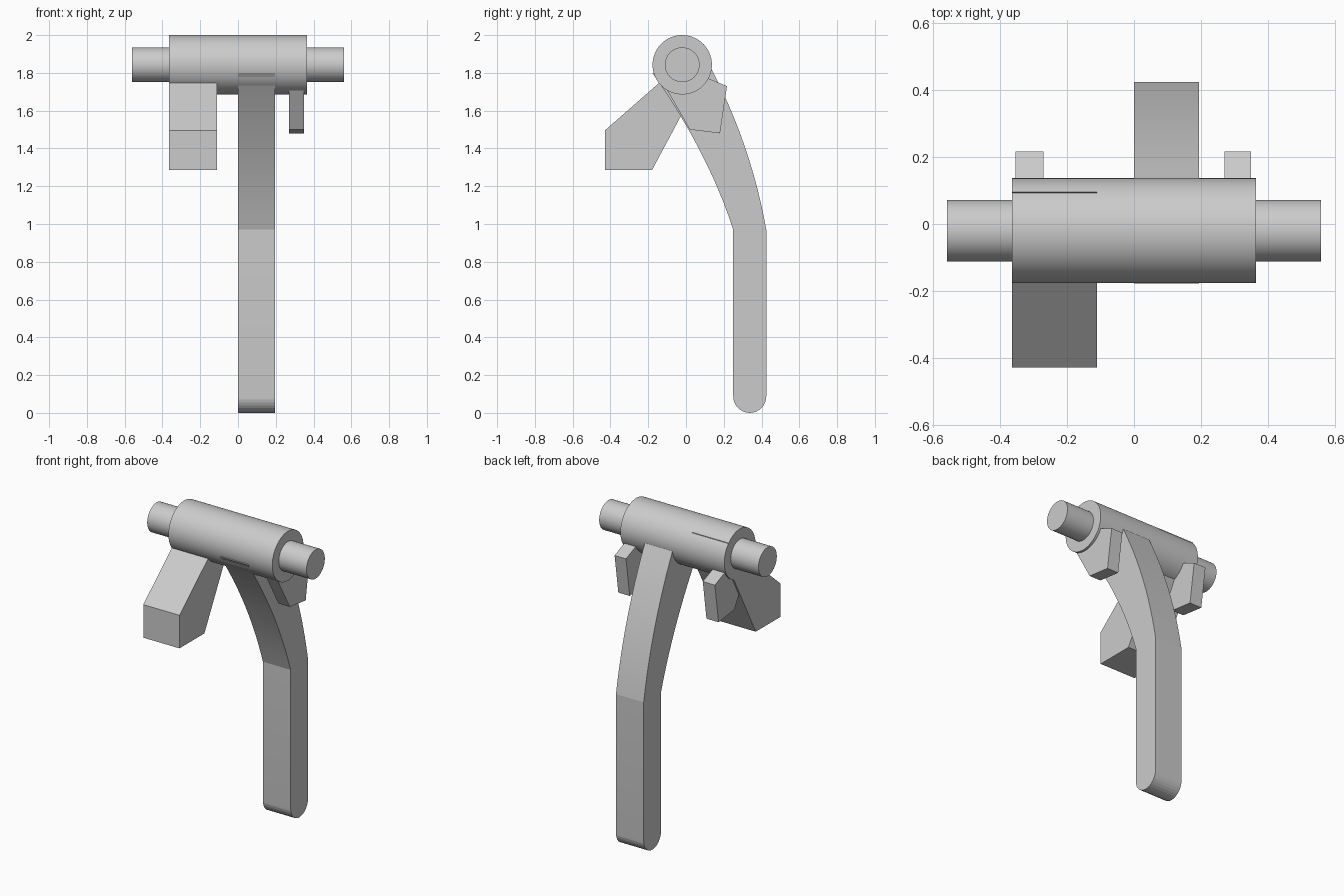
import bpy, bmesh, math
from mathutils import Vector

cube = bpy.data.objects.get("Cube")
if cube:
    bpy.data.objects.remove(cube, do_unlink=True)

grey = bpy.data.materials.new("plain grey")
grey.use_nodes = True
COLOUR = (0.6, 0.6, 0.6, 1)
grey.diffuse_color = COLOUR
grey.node_tree.nodes["Principled BSDF"].inputs["Base Color"].default_value = COLOUR

AXIS_Y, AXIS_Z = -0.02, 1.843


def extrude_profile(name, points, x0, x1, smooth=False):
    """Closed (y, z) profile extruded sideways from x0 to x1."""
    bm = bmesh.new()
    face = bm.faces.new([bm.verts.new((x0, y, z)) for y, z in points])
    result = bmesh.ops.extrude_face_region(bm, geom=[face])
    moved = [v for v in result["geom"] if isinstance(v, bmesh.types.BMVert)]
    bmesh.ops.translate(bm, verts=moved, vec=(x1 - x0, 0, 0))
    bmesh.ops.recalc_face_normals(bm, faces=bm.faces)
    mesh = bpy.data.meshes.new(name)
    bm.to_mesh(mesh)
    bm.free()
    mesh.materials.append(grey)
    obj = bpy.data.objects.new(name, mesh)
    bpy.context.collection.objects.link(obj)
    if smooth:
        bpy.ops.object.select_all(action="DESELECT")
        obj.select_set(True)
        bpy.context.view_layer.objects.active = obj
        bpy.ops.object.shade_smooth_by_angle(angle=math.radians(10))
    return obj


def arc(cy, cz, radius, start, end, steps):
    """Points on an arc, angles in degrees, end point left out."""
    angles = [math.radians(start + (end - start) * i / steps) for i in range(steps)]
    return [(cy + radius * math.cos(a), cz + radius * math.sin(a)) for a in angles]


def bend(a, b, c, steps=12):
    """Quadratic curve from a to c, pulled towards b."""
    a, b, c = Vector(a), Vector(b), Vector(c)
    ts = [i / steps for i in range(steps + 1)]
    return [tuple(a * (1 - t) ** 2 + b * 2 * t * (1 - t) + c * t * t) for t in ts]


# Barrel and the thinner pin through it
for name, radius, half in (("barrel", 0.157, 0.365), ("pin", 0.092, 0.56)):
    extrude_profile(name, arc(AXIS_Y, AXIS_Z, radius, 0, 360, 64), -half, half, True)

# Long lever: curved upper arm, straight lower arm, rounded end
lever = bend((0.13, 1.83), (0.345, 1.42), (0.425, 0.97))
lever += arc(0.3375, 0.0875, 0.0875, 0, -180, 16)
lever += [(0.25, 0.0875)]
lever += bend((0.25, 0.97), (0.115, 1.385), (-0.178, 1.8))
extrude_profile("lever", lever, 0.0, 0.195, True)

# Angular toe block at the front
toe = [(-0.43, 1.495), (-0.43, 1.285), (-0.18, 1.285), (-0.025, 1.575),
       (0.095, 1.8), (0.095, 1.954)]
extrude_profile("toe_block", toe, -0.365, -0.11)

# Pair of small stop tabs at the back
tab = [(-0.1, 1.71), (0.02, 1.5), (0.18, 1.48), (0.217, 1.73), (0.0, 1.82)]
for name, x0, x1 in (("left_stop_tab", 0.27, 0.35), ("right_stop_tab", -0.355, -0.27)):
    extrude_profile(name, tab, x0, x1)
